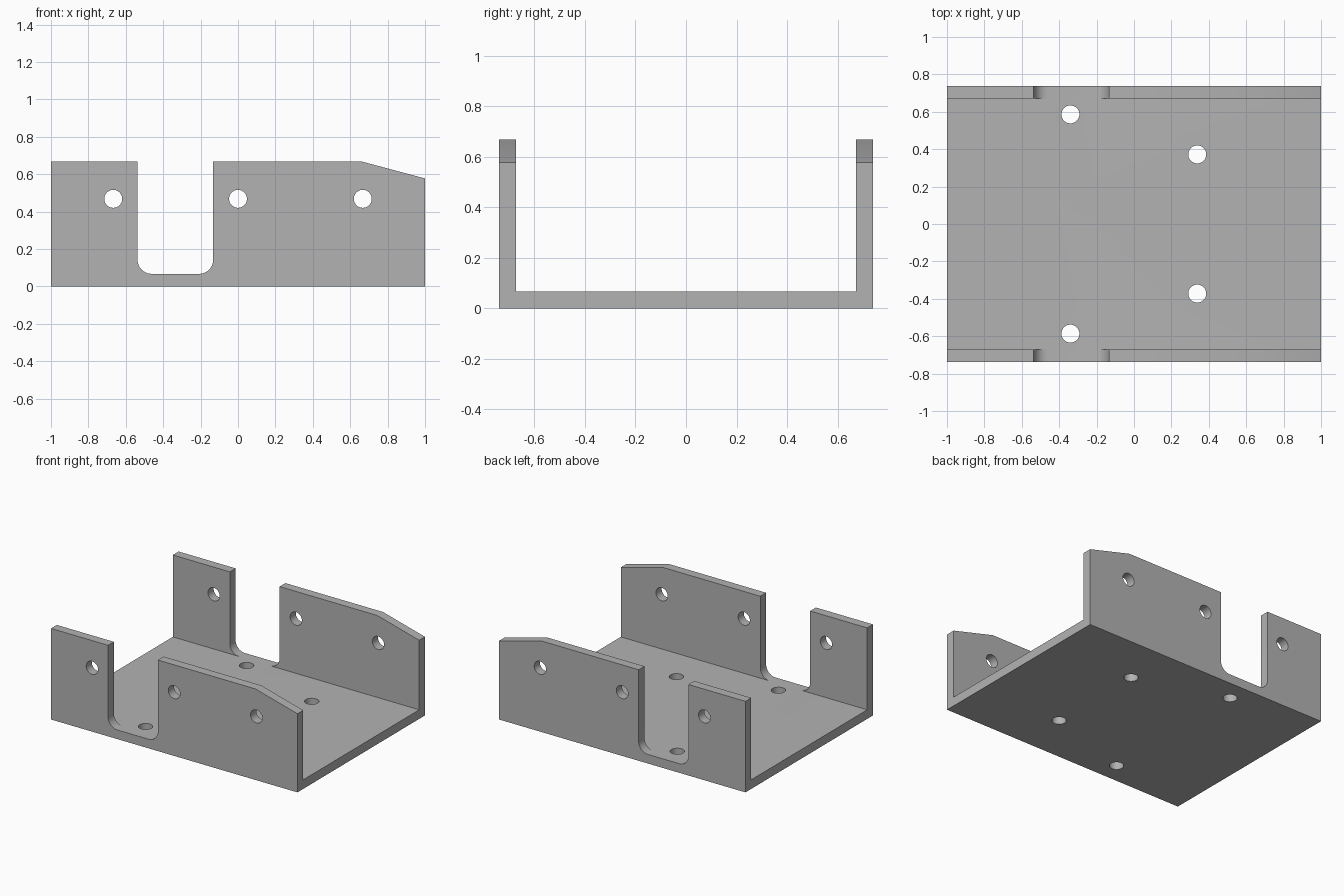
import bpy, bmesh
from math import sin, cos, pi
from mathutils import Vector

if "Cube" in bpy.data.objects:
    bpy.data.objects.remove(bpy.data.objects["Cube"])

HALF_X, HALF_Y, HEIGHT, WALL = 1.0, 0.739, 0.668, 0.067
HOLE_R = 0.048

grey = bpy.data.materials.new("plain grey")
grey.use_nodes = True
colour = (0.45, 0.45, 0.45, 1)
grey.diffuse_color = colour
grey.node_tree.nodes["Principled BSDF"].inputs["Base Color"].default_value = colour


def prism(name, outline, start, sweep):
    """Extrude a closed outline of 2D points, placed by start(), along sweep."""
    bm = bmesh.new()
    face = bm.faces.new([bm.verts.new(start(a, b)) for a, b in outline])
    out = bmesh.ops.extrude_face_region(bm, geom=[face])
    moved = [v for v in out["geom"] if isinstance(v, bmesh.types.BMVert)]
    bmesh.ops.translate(bm, verts=moved, vec=Vector(sweep))
    bmesh.ops.recalc_face_normals(bm, faces=bm.faces)
    mesh = bpy.data.meshes.new(name)
    bm.to_mesh(mesh)
    bm.free()
    mesh.materials.append(grey)
    obj = bpy.data.objects.new(name, mesh)
    bpy.context.collection.objects.link(obj)
    return obj


def arc(cx, cy, r, a0, a1, steps):
    return [(cx + r * cos(a0 + (a1 - a0) * i / steps),
             cy + r * sin(a0 + (a1 - a0) * i / steps)) for i in range(steps + 1)]


def across(name, outline):
    """Cutter running front to back through both walls."""
    return prism(name, outline, lambda x, z: (x, -1, z), (0, 2, 0))


def circle(x, y):
    return arc(x, y, HOLE_R, 0, 2 * pi, 40)[:-1]


# U-shaped channel: floor with two upright walls
iy = HALF_Y - WALL
section = [(-HALF_Y, 0), (HALF_Y, 0), (HALF_Y, HEIGHT), (iy, HEIGHT),
           (iy, WALL), (-iy, WALL), (-iy, HEIGHT), (-HALF_Y, HEIGHT)]
bracket = prism("channel_bracket", section,
                lambda y, z: (-HALF_X, y, z), (2 * HALF_X, 0, 0))

# Round-bottomed notch down to the floor
x0, x1, r = -0.537, -0.133, 0.075
notch = ([(x1, 1), (x0, 1)]
         + arc(x0 + r, WALL + r, r, pi, 1.5 * pi, 10)
         + arc(x1 - r, WALL + r, r, 1.5 * pi, 2 * pi, 10))
cutters = [across("notch_cutter", notch)]

# Sloping top corner at the left end
slope = (0.577 - HEIGHT) / (HALF_X - 0.66)
line = lambda x: (x, HEIGHT + slope * (x - 0.66))
cutters.append(across("slope_cutter", [line(0.3), line(1.2), (1.2, 1), (0.3, 1)]))

# Bolt holes through the walls
for x in (-0.667, 0, 0.667):
    cutters.append(across("wall_hole_cutter", circle(x, 0.468)))

# Bolt holes through the floor
for x, y in ((-0.34, 0.586), (0.338, 0.372)):
    for side in (-1, 1):
        cutters.append(prism("floor_hole_cutter", circle(x, side * y),
                             lambda a, b: (a, b, -0.1), (0, 0, 0.3)))

# Apply the cuts, then remove the cutters
bpy.context.view_layer.objects.active = bracket
bracket.select_set(True)
for cutter in cutters:
    cutter.hide_render = True
    mod = bracket.modifiers.new("cut", 'BOOLEAN')
    mod.operation = 'DIFFERENCE'
    mod.solver = 'EXACT'
    mod.object = cutter
    bpy.ops.object.modifier_apply(modifier=mod.name)
    bpy.data.objects.remove(cutter)

bpy.ops.object.shade_smooth_by_angle(angle=pi / 6)
